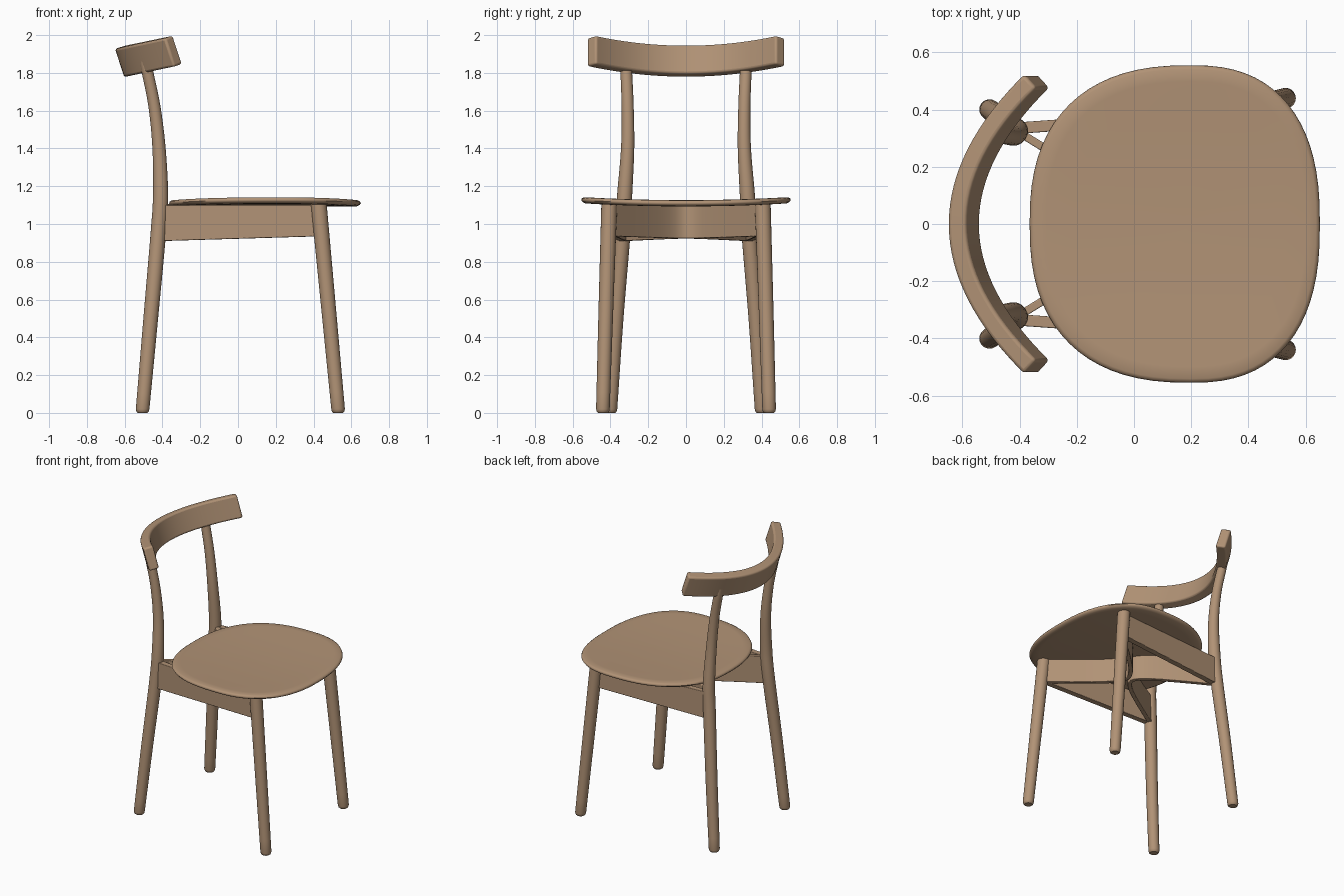
import bpy, bmesh, math
from mathutils import Vector

cube = bpy.data.objects.get("Cube")
if cube:
    bpy.data.objects.remove(cube, do_unlink=True)

wood = bpy.data.materials.new("warm_wood")
wood.use_nodes = True
color = (0.44, 0.29, 0.18, 1)
wood.diffuse_color = color
wood.node_tree.nodes["Principled BSDF"].inputs["Base Color"].default_value = color


def loft(name, rings, angle=40, bevel=0):
    """Skin a list of closed rings and cap both ends."""
    bm = bmesh.new()
    loops = [[bm.verts.new(p) for p in ring] for ring in rings]
    n = len(loops[0])
    for a, b in zip(loops, loops[1:]):
        for i in range(n):
            j = (i + 1) % n
            bm.faces.new((a[i], a[j], b[j], b[i]))
    bm.faces.new(loops[0][::-1])
    bm.faces.new(loops[-1])
    bmesh.ops.recalc_face_normals(bm, faces=bm.faces)
    mesh = bpy.data.meshes.new(name)
    bm.to_mesh(mesh)
    bm.free()
    mesh.materials.append(wood)
    obj = bpy.data.objects.new(name, mesh)
    bpy.context.collection.objects.link(obj)
    if bevel:
        mod = obj.modifiers.new("soft_edges", 'BEVEL')
        mod.width, mod.segments = bevel, 3
        mod.limit_method, mod.angle_limit = 'ANGLE', math.radians(40)
    bpy.ops.object.select_all(action='DESELECT')
    obj.select_set(True)
    bpy.context.view_layer.objects.active = obj
    bpy.ops.object.shade_smooth_by_angle(angle=math.radians(angle))
    return obj


def smooth_path(points, steps=6):
    """Catmull-Rom through points of any dimension."""
    p = [Vector(q) for q in points]
    p = [p[0] * 2 - p[1]] + p + [p[-1] * 2 - p[-2]]
    out = []
    for a, b, c, d in zip(p, p[1:], p[2:], p[3:]):
        for k in range(steps):
            t = k / steps
            out.append(0.5 * (2 * b + (c - a) * t + (2 * a - 5 * b + 4 * c - d) * t * t
                              + (3 * b - a - 3 * c + d) * t ** 3))
    return out + [p[-2]]


def leg(name, spine, side):
    """Round turned leg; spine holds (x, z) then (y, radius) pairs."""
    rings = []
    for (x, z), (y, r) in zip(smooth_path([s[:2] for s in spine]),
                              smooth_path([s[2:] for s in spine])):
        rings.append([(x + r * math.cos(i * math.tau / 20),
                       side * y + r * math.sin(i * math.tau / 20), z) for i in range(20)])
    # rounded foot
    c = sum((Vector(v) for v in rings[0]), Vector()) / 20
    foot = [[c + (Vector(v) - c) * s - Vector((0, 0, d)) for v in rings[0]]
            for s, d in ((0.7, 0.02), (0.9, 0.014))]
    loft(name, foot + rings)


def board(name, path, bottom, top, half):
    """Upright board following a plan path; bottom and top give z from x."""
    pts = [Vector((x, y, 0)) for x, y in path]
    rings = []
    for i, p in enumerate(pts):
        t = pts[min(i + 1, len(pts) - 1)] - pts[max(i - 1, 0)]
        n = Vector((-t.y, t.x, 0)).normalized() * half
        lo, hi = Vector((0, 0, bottom(p.x))), Vector((0, 0, top(p)))
        rings.append([p + n + lo, p - n + lo, p - n + hi, p + n + hi])
    loft(name, rings, bevel=0.004)


# Seat: rounded dished panel
def seat_mid(y):
    return 1.11 + 0.055 * y * y


def seat_ring(scale, inset, dz, n=72):
    ring = []
    for i in range(n):
        a = i * math.tau / n
        c, s = math.cos(a), math.sin(a)
        x = math.copysign(abs(c) ** (2 / 2.45), c) * ((0.45 if c > 0 else 0.565) - inset)
        y = math.copysign(abs(s) ** (2 / 2.45), s) * (0.555 - inset)
        ring.append((0.2 + x * scale, y * scale, seat_mid(y * scale) + dz))
    return ring


inner = (0.02, 0.25, 0.5, 0.75, 0.92)
rim = [(0.02, -0.016), (0.006, -0.009), (0, 0), (0.004, 0.009), (0.014, 0.015)]
loft("seat", [seat_ring(s, 0.02, -0.017) for s in inner]
     + [seat_ring(1, i, d) for i, d in rim]
     + [seat_ring(s, 0.014, 0.016) for s in reversed(inner)], angle=60)

# Legs and side rails, mirrored across the seat
back_spine = [(-0.505, 0.02, 0.40, 0.036), (-0.462, 0.5, 0.37, 0.039),
              (-0.422, 0.95, 0.335, 0.041), (-0.41, 1.15, 0.325, 0.04),
              (-0.418, 1.4, 0.309, 0.035), (-0.442, 1.62, 0.309, 0.032),
              (-0.478, 1.8, 0.316, 0.031), (-0.49, 1.86, 0.319, 0.03)]
front_spine = [(0.53, 0.02, 0.44, 0.036), (0.48, 0.55, 0.424, 0.039),
               (0.427, 1.11, 0.406, 0.042)]


def rail_bottom(x):
    return 0.922 + 0.03 * x


for side, label in ((1, "far"), (-1, "near")):
    leg("back_leg_" + label, back_spine, side)
    leg("front_leg_" + label, front_spine, side)
    board("side_rail_" + label,
          [(-0.41 + 0.84 * t / 6, side * (0.335 + 0.06 * t / 6)) for t in range(7)],
          rail_bottom, lambda p: 1.1, 0.02)

# Curved cross braces meeting under the middle of the seat
for name, x_mid, x_end, y_end in (("front_brace", 0.06, 0.42, 0.385),
                                  ("back_brace", 0.02, -0.41, 0.325)):
    path = []
    for i in range(25):
        t = i / 12 - 1
        bend = (math.sqrt(t * t + 0.06) - math.sqrt(0.06)) / (math.sqrt(1.06) - math.sqrt(0.06))
        path.append((x_mid + (x_end - x_mid) * bend, t * y_end))
    board(name, path, rail_bottom, lambda p: seat_mid(p.y) - 0.01, 0.014)

# Backrest: tilted bent bar
up = Vector((-0.31, 0, 0.95))
rings = []
for i in range(33):
    y = -0.5 + i / 32
    bow = 1.02 * y * y
    center = Vector((-0.595 + bow, y, 1.862 + 0.21 * bow))
    tangent = Vector((2.04 * y, 1, 0.43 * y)).normalized()
    out = tangent.cross(up).normalized() * 0.033
    rise = up * 0.079
    rings.append([center + out + rise, center - out + rise,
                  center - out - rise, center + out - rise])
loft("backrest", rings, bevel=0.012)
